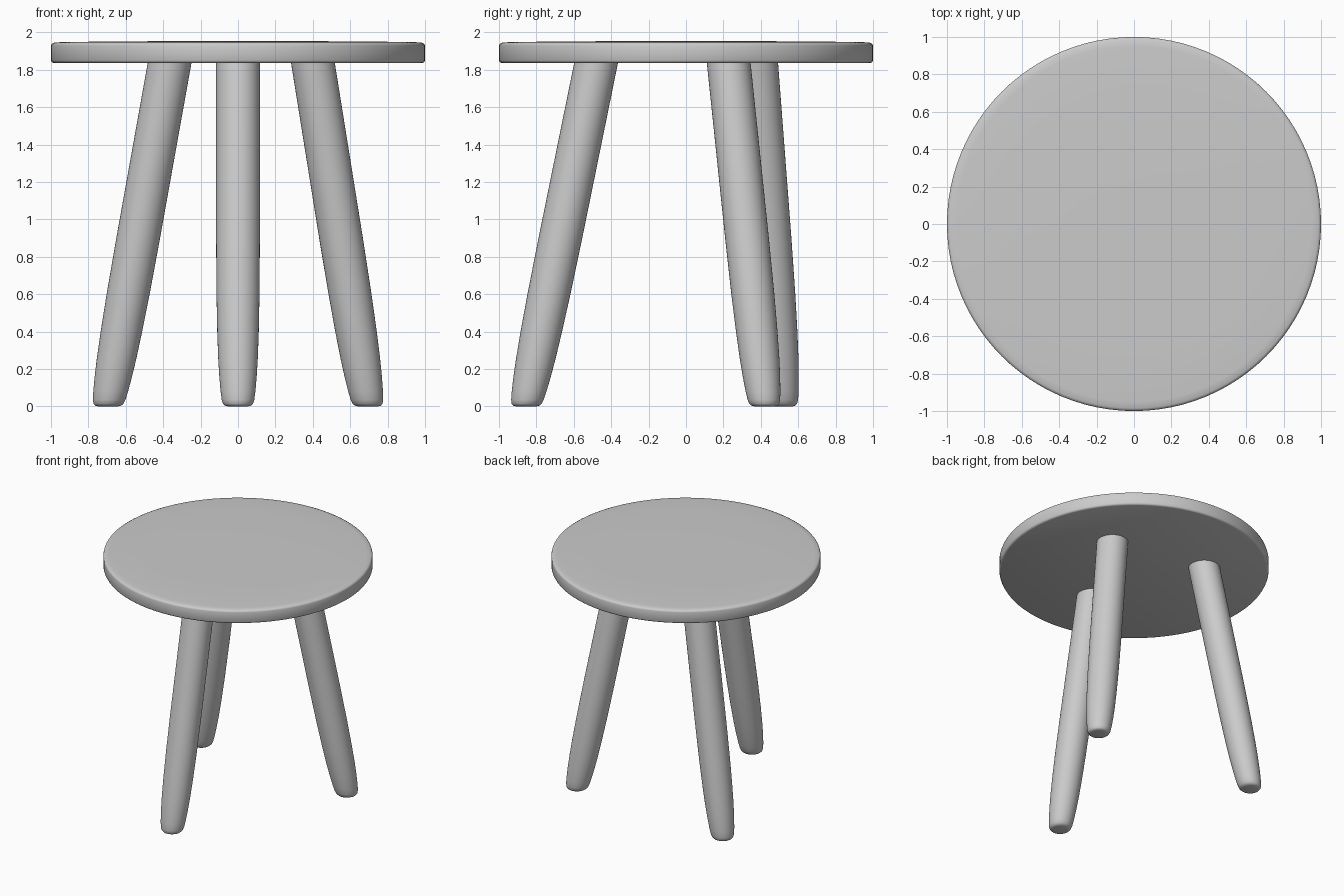
import bpy, bmesh, math

if "Cube" in bpy.data.objects:
    bpy.data.objects.remove(bpy.data.objects["Cube"])

SEGMENTS = 96

grey = bpy.data.materials.new("plain grey")
grey.diffuse_color = (0.6, 0.6, 0.6, 1.0)
grey.use_nodes = True
grey.node_tree.nodes["Principled BSDF"].inputs["Base Color"].default_value = grey.diffuse_color


def lathe(name, profile, axis, sides):
    """Stack horizontal rings (radius, z), centred on axis(z), and cap both ends."""
    bm = bmesh.new()
    rings = []
    for radius, z in profile:
        cx, cy = axis(z)
        rings.append([bm.verts.new((cx + radius * math.cos(2 * math.pi * i / sides),
                                    cy + radius * math.sin(2 * math.pi * i / sides), z))
                      for i in range(sides)])
    for low, high in zip(rings, rings[1:]):
        for i in range(sides):
            j = (i + 1) % sides
            bm.faces.new((low[i], low[j], high[j], high[i]))
    bm.faces.new(rings[0][::-1])
    bm.faces.new(rings[-1])
    mesh = bpy.data.meshes.new(name)
    bm.to_mesh(mesh)
    bm.free()
    mesh.materials.append(grey)
    obj = bpy.data.objects.new(name, mesh)
    bpy.context.collection.objects.link(obj)
    bpy.ops.object.select_all(action='DESELECT')
    obj.select_set(True)
    bpy.context.view_layer.objects.active = obj
    bpy.ops.object.shade_smooth_by_angle(angle=math.radians(50))
    return obj


# Round seat with a softened rim and a very slight crown
lathe("seat", [(0.985, 1.836), (0.995, 1.84), (1.0, 1.85), (1.0, 1.928),
               (0.997, 1.938), (0.985, 1.944), (0.95, 1.947),
               (0.7, 1.951), (0.3, 1.953)],
      lambda z: (0, 0), SEGMENTS)

# Splayed legs: round bars that taper into rounded feet
SEAT_UNDERSIDE = 1.84
leg_profile = [(0.055, 0.0), (0.07, 0.004), (0.08, 0.014), (0.087, 0.035),
               (0.093, 0.08), (0.1, 0.16), (0.106, 0.26), (0.111, 0.4),
               (0.115, 0.6), (0.117, 0.9), (0.117, 1.86)]

# name: (centre at the floor, centre under the seat)
legs = {
    "front_leg": ((0.0, -0.855), (0.0, -0.48)),
    "back_right_leg": ((0.695, 0.42), (0.4, 0.228)),
    "back_left_leg": ((-0.695, 0.515), (-0.365, 0.375)),
}

for name, (foot, top) in legs.items():
    def axis(z, foot=foot, top=top):
        t = z / SEAT_UNDERSIDE
        return [a + (b - a) * t for a, b in zip(foot, top)]
    lathe(name, leg_profile, axis, 40)
